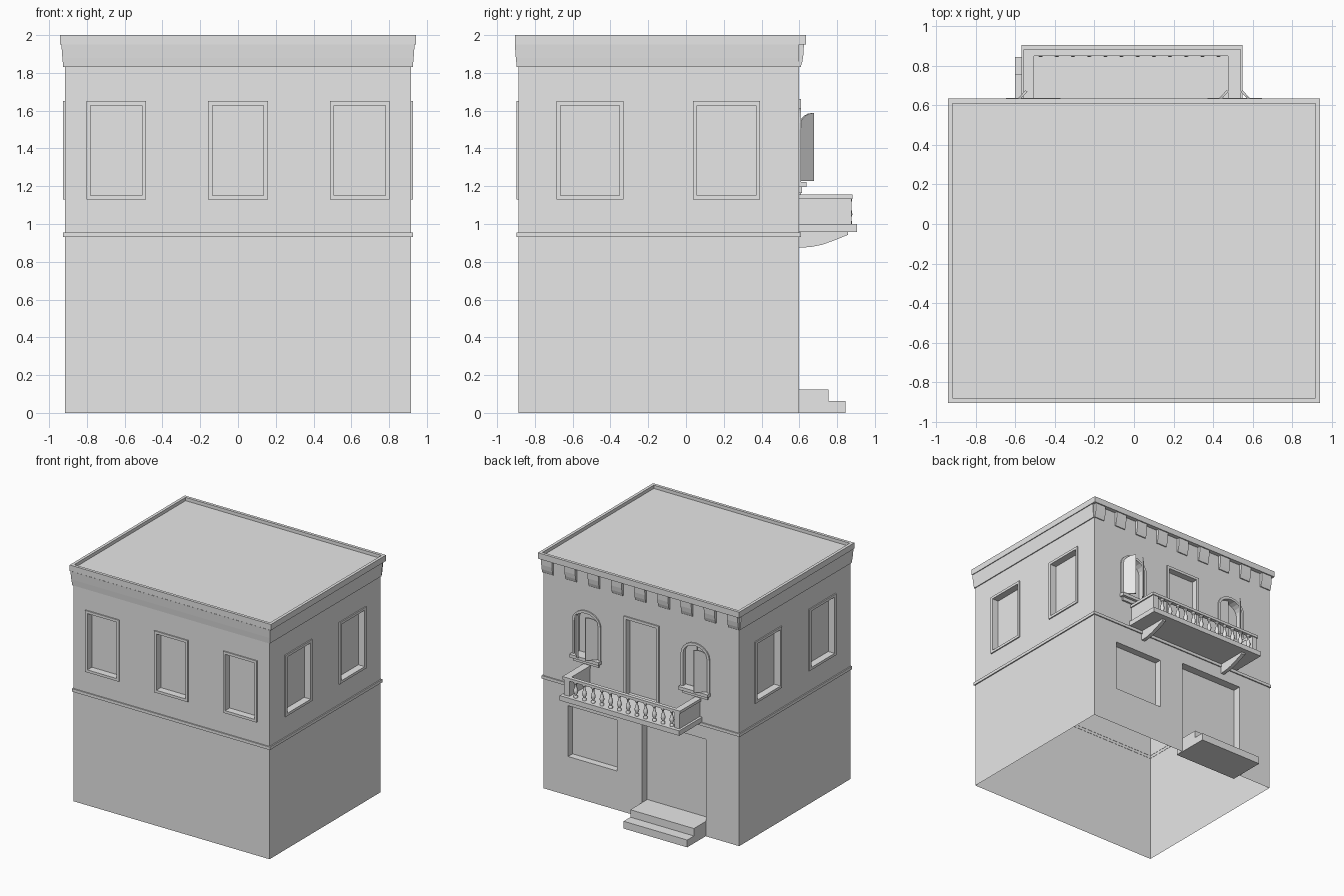
import bpy, bmesh, math
from mathutils import Vector

old = bpy.data.objects.get("Cube")
if old:
    bpy.data.objects.remove(old, do_unlink=True)

# One plain plaster colour
plaster = bpy.data.materials.new("grey_plaster")
plaster.use_nodes = True
GREY = (0.8, 0.8, 0.8, 1)
plaster.diffuse_color = GREY
plaster.node_tree.nodes["Principled BSDF"].inputs["Base Color"].default_value = GREY

HX, Y0, Y1 = 0.917, -0.888, 0.598   # wall planes
CAP_Z, TOP = 1.95, 2.0


def finish(name, bm):
    bmesh.ops.recalc_face_normals(bm, faces=bm.faces)
    mesh = bpy.data.meshes.new(name)
    bm.to_mesh(mesh)
    bm.free()
    mesh.materials.append(plaster)
    obj = bpy.data.objects.new(name, mesh)
    bpy.context.collection.objects.link(obj)
    return obj


def prism(name, loop, along):
    """Extrude a closed loop of 3D points along a vector."""
    bm = bmesh.new()
    face = bm.faces.new([bm.verts.new(p) for p in loop])
    out = bmesh.ops.extrude_face_region(bm, geom=[face], use_keep_orig=True)
    bmesh.ops.translate(bm, vec=along, verts=[g for g in out["geom"] if isinstance(g, bmesh.types.BMVert)])
    return finish(name, bm)


def side_prism(name, profile, x0, x1):
    return prism(name, [(x0, y, z) for y, z in profile], (x1 - x0, 0, 0))


def box(name, x0, x1, y0, y1, z0, z1):
    return side_prism(name, [(y0, z0), (y1, z0), (y1, z1), (y0, z1)], x0, x1)


def sweep(name, profile, y0=Y0, y1=Y1, fill=False, limit=9):
    """Run an (offset, z) profile around the building."""
    bm = bmesh.new()
    rings = []
    for o, z in profile:
        x = HX + o
        pts = [(-x, y0 - o), (x, y0 - o), (x, y1 + o), (-x, y1 + o)]
        rings.append([bm.verts.new((a, min(b, limit), z)) for a, b in pts])
    for r, s in zip(rings, rings[1:]):
        for i in range(4):
            j = (i + 1) % 4
            bm.faces.new((r[i], r[j], s[j], s[i]))
    if fill:
        bm.faces.new(rings[-1])
    return finish(name, bm)


# Outlines in wall coordinates (u, z)
def rect(u, hw, z0, z1):
    return [(u - hw, z0), (u + hw, z0), (u + hw, z1), (u - hw, z1)]


def arch(u, hw, z0, spring, top, n=10):
    curve = [(u + hw * math.cos(math.pi * i / n), spring + (top - spring) * math.sin(math.pi * i / n))
             for i in range(n + 1)]
    return [(u - hw, z0), (u + hw, z0)] + curve


class Plane:
    """Maps wall coordinates to space; d is distance out of the wall."""
    def __init__(self, origin, axis, normal):
        self.o, self.a, self.n = Vector(origin), Vector(axis), Vector(normal)

    def at(self, u, z, d=0):
        return self.o + self.a * u + self.n * d + Vector((0, 0, z))


front = Plane((0, Y0, 0), (1, 0, 0), (0, -1, 0))
back = Plane((0, Y1, 0), (1, 0, 0), (0, 1, 0))
left = Plane((HX, 0, 0), (0, 1, 0), (1, 0, 0))
right = Plane((-HX, 0, 0), (0, 1, 0), (-1, 0, 0))


def wall(bm, plane, outer, holes):
    """Wall sheet with recessed openings given as (outline, depth)."""
    edges = []
    for loop, depth in [(outer, 0)] + holes:
        vs = [bm.verts.new(plane.at(*p)) for p in loop]
        n = len(vs)
        edges += [bm.edges.new((vs[i], vs[(i + 1) % n])) for i in range(n)]
        if depth:
            inner = [bm.verts.new(plane.at(u, z, -depth)) for u, z in loop]
            for i in range(n):
                j = (i + 1) % n
                bm.faces.new((vs[i], vs[j], inner[j], inner[i]))
            bm.faces.new(inner)
    bmesh.ops.triangle_fill(bm, use_beauty=True, edges=edges, normal=plane.n)


def frame(name, plane, outer, inner, depth=0.01):
    """Raised surround between two matching outlines."""
    bm = bmesh.new()
    rings = [[bm.verts.new(plane.at(u, z, d)) for u, z in loop]
             for loop, d in ((outer, -0.004), (outer, depth), (inner, depth), (inner, -0.004))]
    n = len(outer)
    for r, s in zip(rings, rings[1:] + rings[:1]):
        for i in range(n):
            j = (i + 1) % n
            bm.faces.new((r[i], r[j], s[j], s[i]))
    return finish(name, bm)


# Walls, open underneath
WZ0, WZ1 = 1.13, 1.65
front_windows = [(u, 0.158) for u in (-0.645, 0, 0.645)]
side_windows = [(u, 0.178) for u in (-0.508, 0.215)]
RIM = 0.022


def window_holes(windows):
    return [(rect(u, w - RIM, WZ0 + RIM, WZ1 - RIM), 0.05) for u, w in windows]


arches = (-0.51, 0.51)
back_holes = [(arch(u, 0.112, 1.22, 1.5, 1.59), 0.06) for u in arches]
back_holes += [(rect(0.455, 0.23, 0.33, 0.76), 0.06),      # shop window
               (rect(-0.305, 0.3, 0.002, 0.82), 0.07),     # street door
               (rect(-0.005, 0.142, 1.0, 1.64), 0.045)]    # balcony door
bm = bmesh.new()
wide = rect(0, HX, 0, CAP_Z)
deep = [(Y0, 0), (Y1, 0), (Y1, CAP_Z), (Y0, CAP_Z)]
wall(bm, front, wide, window_holes(front_windows))
wall(bm, back, wide, back_holes)
wall(bm, left, deep, window_holes(side_windows))
wall(bm, right, deep, window_holes(side_windows))
bmesh.ops.remove_doubles(bm, verts=bm.verts, dist=0.0005)
finish("walls", bm)

# Raised window surrounds
for plane, label, windows in ((front, "front", front_windows), (left, "left", side_windows),
                              (right, "right", side_windows)):
    for u, w in windows:
        frame(label + "_window_frame", plane, rect(u, w, WZ0, WZ1),
              rect(u, w - RIM, WZ0 + RIM, WZ1 - RIM))
frame("balcony_door_frame", back, rect(-0.005, 0.164, 1.0, 1.663), rect(-0.005, 0.142, 1.0, 1.64))
for u in arches:
    frame("arched_window_frame", back, arch(u, 0.134, 1.22, 1.5, 1.612), arch(u, 0.112, 1.22, 1.5, 1.59))
    box("window_sill", u - 0.137, u + 0.137, Y1 - 0.05, 0.637, 1.195, 1.222)
    box("sill_moulding", u - 0.12, u + 0.12, Y1 - 0.01, 0.613, 1.165, 1.195)


# Half-arch shutters: two ajar on the left window, one ajar and one shut on the right
def shutter(hinge_x, sign, angle, y=Y1):
    w = 0.108
    outline = [(0, 1.228), (w, 1.228)]
    outline += [(w - w * math.sin(t), 1.5 + 0.088 * math.cos(t)) for t in (math.pi / 2 * i / 5 for i in range(6))]
    c, s = sign * math.cos(angle), math.sin(angle)
    prism("shutter", [(hinge_x + t * c, y + t * s, z) for t, z in outline],
          (0.012 * s, -0.012 * c, 0) if sign > 0 else (-0.012 * s, 0.012 * c, 0))


OPEN = math.radians(47)
shutter(0.395, 1, OPEN)
shutter(0.622, -1, OPEN)
shutter(-0.622, 1, OPEN)
shutter(-0.398, -1, 0, Y1 - 0.02)

# String course, cornice and roof cap
sweep("string_course", [(-0.002, 0.93), (0.01, 0.93), (0.01, 0.955), (-0.002, 0.955)])
sweep("cornice", [(-0.002, 1.83), (0.008, 1.83), (0.013, 1.88), (0.018, CAP_Z)], limit=Y1)
sweep("roof_cap", [(-0.03, CAP_Z), (0.025, CAP_Z), (0.025, TOP), (0, TOP), (0, 1.972)],
      y0=-0.88, y1=0.609, fill=True)

# Cornice brackets on the balcony side
bracket = [(Y1 - 0.01, 1.83), (0.607, 1.83), (0.616, 1.86), (0.622, 1.9), (0.624, CAP_Z), (Y1 - 0.01, CAP_Z)]
for i in range(9):
    x = -0.87 + 1.74 * i / 8
    side_prism("cornice_bracket", bracket, x - 0.05, x + 0.05)

# Balcony
box("balcony_slab", -0.57, 0.55, Y1, 0.905, 0.958, 1.0)
for a, b in ((-0.55, -0.507), (0.478, 0.53)):
    box("balcony_side_wall", a, b, Y1, 0.875, 1.0, 1.132)
rail_z = (1.132, 1.155)
box("balcony_front_rail", -0.56, 0.54, 0.85, 0.882, *rail_z)
box("balcony_right_rail", -0.56, -0.505, Y1, 0.85, *rail_z)
box("balcony_left_rail", 0.476, 0.54, Y1, 0.85, *rail_z)
support = [(Y1, 0.875), (0.66, 0.878), (0.72, 0.89), (0.79, 0.915), (0.858, 0.943), (0.858, 0.958), (Y1, 0.958)]
for x in (-0.425, 0.405):
    side_prism("balcony_support", support, x - 0.016, x + 0.016)

# Turned balusters
turning = [(0.016, 0), (0.016, 0.014), (0.009, 0.022), (0.019, 0.05), (0.016, 0.068),
           (0.008, 0.095), (0.008, 0.112), (0.016, 0.12), (0.016, 0.133)]
bm = bmesh.new()
vs = [bm.verts.new((r, 0, z)) for r, z in turning]
es = [bm.edges.new(pair) for pair in zip(vs, vs[1:])]
bmesh.ops.spin(bm, geom=vs + es, cent=(0, 0, 0), axis=(0, 0, 1), angle=2 * math.pi, steps=10)
bmesh.ops.remove_doubles(bm, verts=bm.verts, dist=0.0002)
baluster = finish("baluster", bm)
bpy.ops.object.select_all(action="DESELECT")
baluster.select_set(True)
bpy.context.view_layer.objects.active = baluster
bpy.ops.object.shade_smooth_by_angle(angle=math.radians(40))
for i in range(12):
    post = baluster if i == 0 else baluster.copy()
    post.location = (-0.472 + 0.0818 * i, 0.863, 1.0)
    if i:
        bpy.context.collection.objects.link(post)

# Entrance steps
side_prism("entrance_steps", [(Y1 - 0.07, 0), (0.845, 0), (0.845, 0.062), (0.755, 0.062),
                              (0.755, 0.125), (Y1 - 0.07, 0.125)], -0.603, -0.007)
